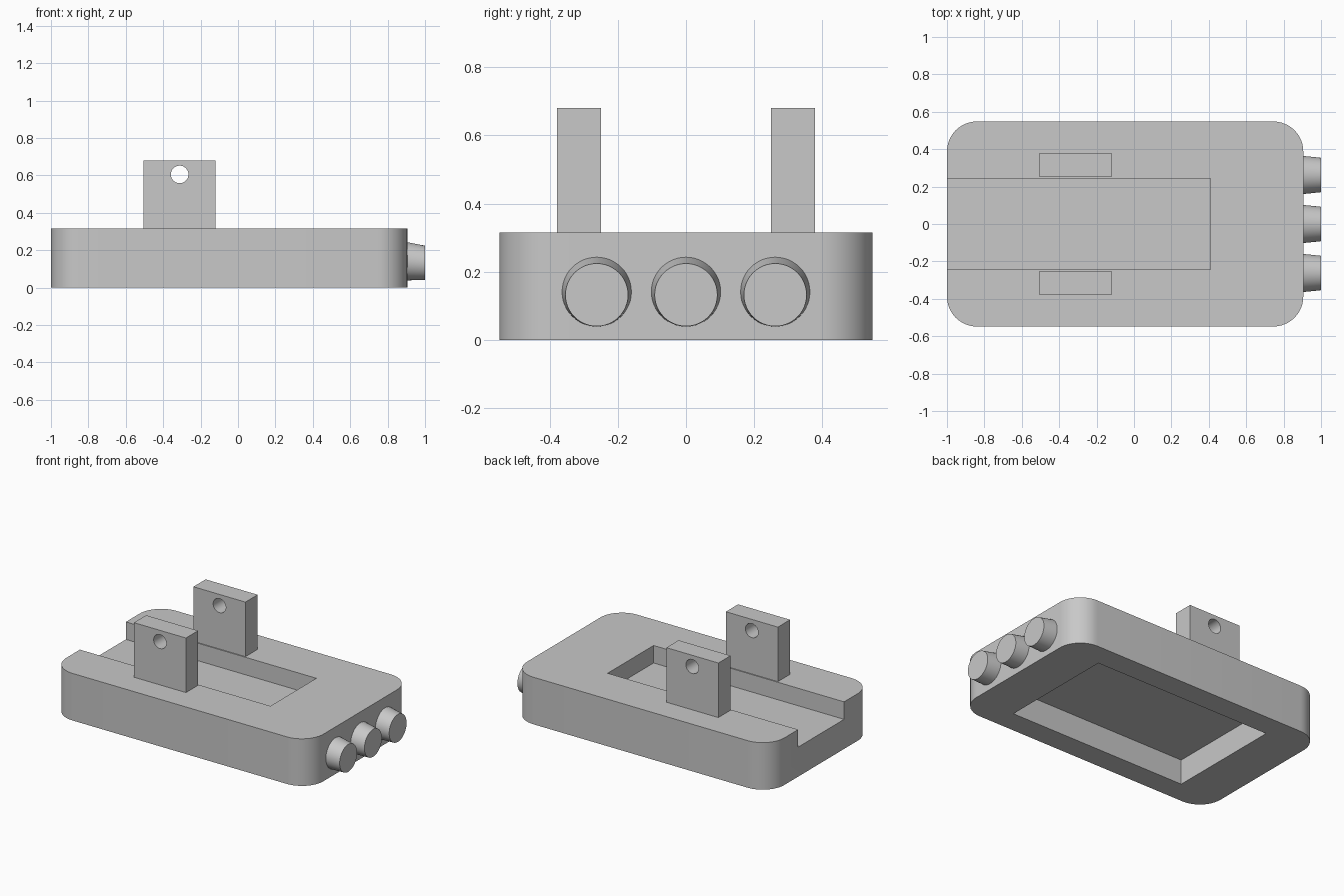
import bpy, bmesh, math
from mathutils import Matrix, Vector

if "Cube" in bpy.data.objects:
    bpy.data.objects.remove(bpy.data.objects["Cube"])

grey = bpy.data.materials.new("plain grey")
grey.diffuse_color = (0.58, 0.58, 0.58, 1)
grey.use_nodes = True
grey.node_tree.nodes["Principled BSDF"].inputs["Base Color"].default_value = grey.diffuse_color


def add(name, bm):
    bmesh.ops.recalc_face_normals(bm, faces=bm.faces)
    mesh = bpy.data.meshes.new(name)
    bm.to_mesh(mesh)
    bm.free()
    mesh.materials.append(grey)
    obj = bpy.data.objects.new(name, mesh)
    bpy.context.collection.objects.link(obj)
    return obj


def box(name, lo, hi):
    lo, hi = Vector(lo), Vector(hi)
    bm = bmesh.new()
    bmesh.ops.create_cube(bm, size=1, matrix=Matrix.Translation((lo + hi) / 2)
                          @ Matrix.Diagonal((*(hi - lo), 1)))
    return add(name, bm)


def cut(obj, cutter):
    # Subtract the cutter, bake the result and drop the cutter
    cutter.hide_render = True
    mod = obj.modifiers.new("cut", 'BOOLEAN')
    mod.operation, mod.solver, mod.object = 'DIFFERENCE', 'EXACT', cutter
    dg = bpy.context.evaluated_depsgraph_get()
    mesh = bpy.data.meshes.new_from_object(obj.evaluated_get(dg))
    obj.modifiers.clear()
    obj.data = mesh
    bpy.data.objects.remove(cutter)


def smooth(obj):
    bpy.ops.object.select_all(action='DESELECT')
    obj.select_set(True)
    bpy.context.view_layer.objects.active = obj
    bpy.ops.object.shade_smooth_by_angle(angle=math.radians(30))


def loft(name, rings):
    # Capped solid between two matching rings of points
    bm = bmesh.new()
    a, b = [[bm.verts.new(p) for p in ring] for ring in rings]
    n = len(a)
    for i in range(n):
        j = (i + 1) % n
        bm.faces.new((a[i], a[j], b[j], b[i]))
    bm.faces.new(a)
    bm.faces.new(b)
    return add(name, bm)


def circle(x, y, z, r, n=48):
    # Circle facing along x
    return [(x, y + r * math.cos(math.tau * i / n), z + r * math.sin(math.tau * i / n))
            for i in range(n)]


# Body: slab with rounded corners
x0, x1, hy, height, rad, steps = -1.0, 0.905, 0.548, 0.315, 0.16, 12
outline = []
for k, (cx, cy) in enumerate([(x1 - rad, hy - rad), (x0 + rad, hy - rad),
                              (x0 + rad, rad - hy), (x1 - rad, rad - hy)]):
    for i in range(steps + 1):
        t = math.pi / 2 * (k + i / steps)
        outline.append((cx + rad * math.cos(t), cy + rad * math.sin(t)))
body = loft("body", [[(x, y, z) for x, y in outline] for z in (0, height)])

# Channel open at the left end, and pocket in the underside
cut(body, box("channel_cutter", (-1.2, -0.243, 0.198), (0.41, 0.243, 0.5)))
cut(body, box("pocket_cutter", (-0.70, -0.395, -0.2), (0.61, 0.395, 0.166)))
smooth(body)

# Upright lugs with a cross hole
for side, name in ((-1, "front_lug"), (1, "back_lug")):
    ya, yb = sorted((side * 0.25, side * 0.379))
    lug = box(name, (-0.505, ya, height), (-0.12, yb, 0.68))
    hole = loft("hole_cutter", [[(-0.312 + p[1], y, p[2]) for p in circle(0, 0, 0.605, 0.047)]
                                for y in (ya - 0.1, yb + 0.1)])
    cut(lug, hole)
    smooth(lug)

# Tapered knobs on the right end
for i, y in enumerate((-0.262, 0, 0.262)):
    smooth(loft(f"knob_{i + 1}", [circle(x1 - 0.002, y, 0.141, 0.102),
                                  circle(1.0, y, 0.132, 0.092)]))
